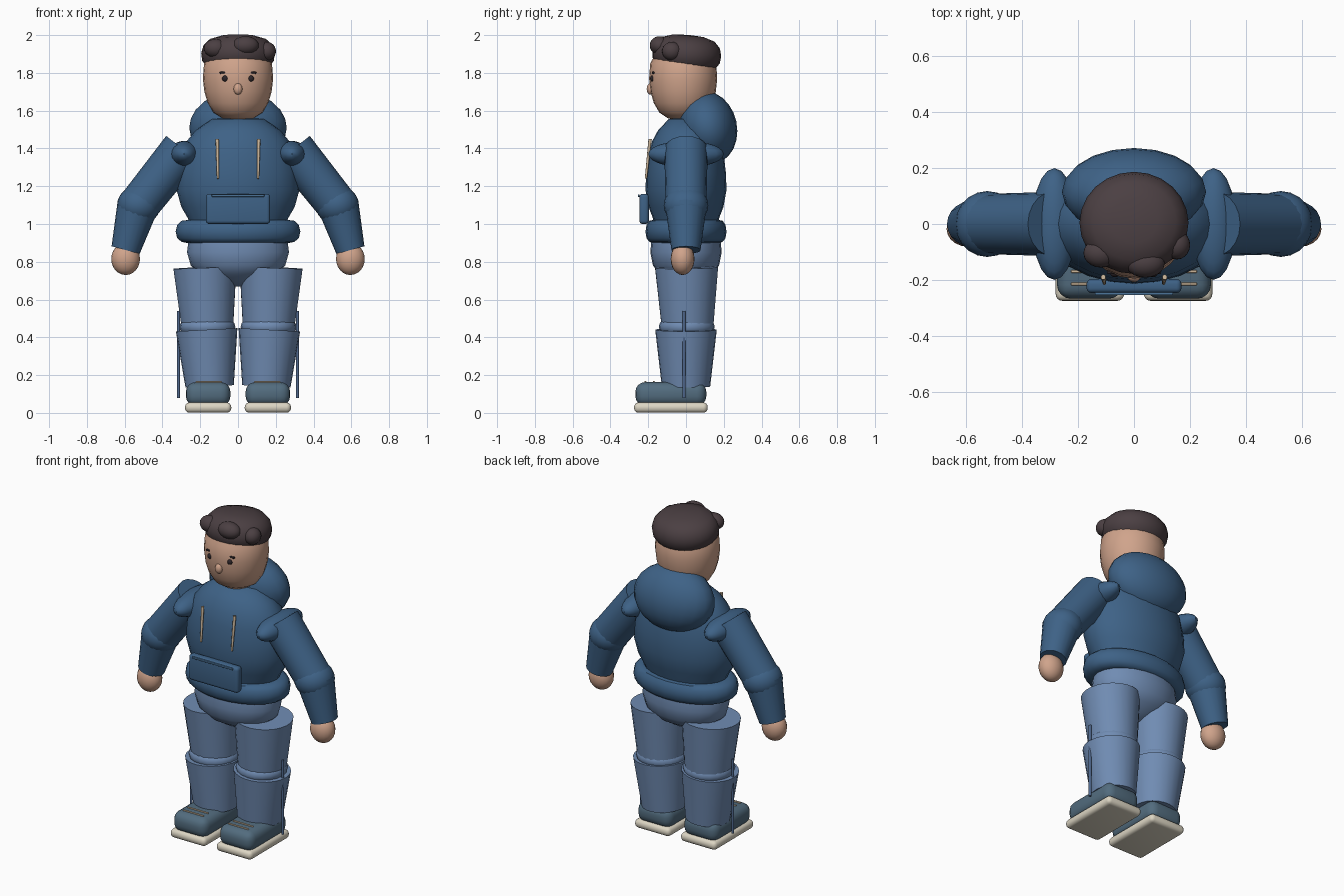
import bpy, bmesh, math
from mathutils import Vector, Matrix

if "Cube" in bpy.data.objects:
    bpy.data.objects.remove(bpy.data.objects["Cube"])


def material(name, r, g, b):
    m = bpy.data.materials.new(name)
    m.use_nodes = True
    m.diffuse_color = (r, g, b, 1)
    m.node_tree.nodes["Principled BSDF"].inputs["Base Color"].default_value = (r, g, b, 1)
    return m


hoodie = material("hoodie blue", .048, .122, .24)
denim = material("denim blue", .162, .262, .45)
seam = material("seam blue", .08, .14, .27)
skin = material("skin", .63, .37, .26)
hair = material("dark brown hair", .07, .05, .055)
dark = material("eye black", .025, .018, .022)
shoe = material("shoe grey blue", .085, .15, .21)
cream = material("sole cream", .72, .67, .55)
cord = material("cord beige", .62, .48, .33)
trim = material("pocket trim blue", .07, .17, .31)


def add(name, bm, mat, matrix=Matrix(), angle=40):
    """Turn a bmesh into a named, shaded object."""
    bmesh.ops.transform(bm, matrix=matrix, verts=bm.verts)
    bmesh.ops.recalc_face_normals(bm, faces=bm.faces)
    mesh = bpy.data.meshes.new(name)
    bm.to_mesh(mesh)
    bm.free()
    mesh.polygons.foreach_set("use_smooth", [True] * len(mesh.polygons))
    mesh.set_sharp_from_angle(angle=math.radians(angle))
    mesh.materials.append(mat)
    ob = bpy.data.objects.new(name, mesh)
    bpy.context.collection.objects.link(ob)
    return ob


def ellipsoid(name, loc, radii, mat, tilt=0, segs=20):
    bm = bmesh.new()
    bmesh.ops.create_uvsphere(bm, u_segments=segs, v_segments=12, radius=1)
    rot = Matrix.Rotation(math.radians(tilt), 4, 'X')
    return add(name, bm, mat, Matrix.Translation(loc) @ rot @ Matrix.Diagonal((*radii, 1)))


def lathe(name, profile, mat, loc=(0, 0, 0), depth=1, tilt=0, segs=24):
    """Revolve (radius, z) points, squashed in y by depth."""
    bm = bmesh.new()
    rings = []
    for r, z in profile:
        angles = [math.tau * i / segs for i in range(segs)]
        rings.append([bm.verts.new((r * math.cos(a), r * depth * math.sin(a), z)) for a in angles])
    for low, high in zip(rings, rings[1:]):
        for i in range(segs):
            j = (i + 1) % segs
            bm.faces.new((low[i], low[j], high[j], high[i]))
    bm.faces.new(rings[0])
    bm.faces.new(rings[-1])
    rot = Matrix.Rotation(math.radians(tilt), 4, 'X')
    return add(name, bm, mat, Matrix.Translation(loc) @ rot)


def limb(name, start, end, r1, r2, mat, segs=20):
    """Tapered capped cylinder between two points."""
    a, b = Vector(start), Vector(end)
    bm = bmesh.new()
    bmesh.ops.create_cone(bm, cap_ends=True, segments=segs, radius1=r1, radius2=r2, depth=(b - a).length)
    rot = (b - a).to_track_quat('Z', 'Y').to_matrix().to_4x4()
    return add(name, bm, mat, Matrix.Translation((a + b) / 2) @ rot)


def box(name, loc, size, mat, bevel=0, tilt=0):
    bm = bmesh.new()
    bmesh.ops.create_cube(bm, size=1)
    bmesh.ops.scale(bm, vec=size, verts=bm.verts)
    if bevel:
        bmesh.ops.bevel(bm, geom=bm.edges[:], offset=bevel, segments=4, profile=.5, affect='EDGES')
    return add(name, bm, mat, Matrix.Translation(loc) @ Matrix.Rotation(math.radians(tilt), 4, 'Y'))


# Head and face
lathe("head", [(.03, 1.553), (.08, 1.558), (.13, 1.59), (.16, 1.64), (.178, 1.7), (.186, 1.77),
               (.18, 1.85), (.14, 1.92), (.02, 1.95)], skin, (0, -.015, 0), .97)
ellipsoid("nose", (0, -.188, 1.715), (.023, .02, .03), skin)
for s, side in ((1, "left"), (-1, "right")):
    ellipsoid(side + "_eye", (.068 * s, -.178, 1.77), (.016, .012, .016), dark)
    box(side + "_eyebrow", (.066 * s, -.172, 1.803), (.062, .014, .011), dark, .004, 5 * s)

# Hair cap with front curls
lathe("hair_cap", [(.172, -.075), (.19, -.05), (.195, -.01), (.183, .03), (.15, .063), (.085, .082), (.01, .086)],
      hair, (0, .005, 1.915), .94, -5)
for i, (x, y, z, rx) in enumerate([(-.118, -.104, 1.93, .063), (.04, -.14, 1.945, .07), (.153, -.075, 1.915, .048)]):
    ellipsoid(f"curl_{i + 1}", (x, y, z), (rx, .052, .049), hair)

# Hoodie body, hem and hood
lathe("hoodie_body", [(.25, .98), (.265, 1.03), (.3, 1.09), (.325, 1.18), (.32, 1.27), (.303, 1.37),
                      (.27, 1.44), (.225, 1.495), (.14, 1.555), (.03, 1.565)], hoodie, depth=.66)
lathe("hoodie_hem", [(.27, .9), (.298, .905), (.322, .925), (.33, .96), (.322, .995), (.298, 1.017), (.26, 1.022)],
      hoodie, depth=.65)
ellipsoid("hood", (0, .115, 1.51), (.258, .155, .195), hoodie, 12)

# Front pocket and drawstrings
box("front_pocket", (0, -.222, 1.08), (.34, .05, .16), hoodie, .018)
box("pocket_trim", (0, -.25, 1.15), (.28, .01, .012), trim, .003)
for s, side in ((1, "left"), (-1, "right")):
    limb(side + "_drawstring", (.106 * s, -.212, 1.24), (.11 * s, -.19, 1.45), .006, .009, cord, 10)

# Hips
lathe("hips", [(.05, .67), (.12, .7), (.2, .735), (.25, .78), (.27, .85), (.262, .91)], denim, depth=.7)

for s, side in ((1, "left"), (-1, "right")):
    # Arms
    ellipsoid(side + "_shoulder", (.285 * s, 0, 1.37), (.08, .2, .07), hoodie)
    limb(side + "_upper_arm", (.29 * s, 0, 1.395), (.525 * s, 0, 1.1), .115, .108, hoodie)
    ellipsoid(side + "_elbow", (.525 * s, 0, 1.1), (.115, .118, .105), hoodie)
    limb(side + "_forearm", (.53 * s, 0, 1.1), (.595 * s, 0, .862), .11, .077, hoodie)
    ellipsoid(side + "_hand", (.595 * s, -.018, .815), (.076, .063, .085), skin)

    # Trouser legs
    limb(side + "_thigh", (.162 * s, .008, .46), (.175 * s, .003, .77), .138, .168, denim, 24)
    ellipsoid(side + "_knee", (.162 * s, .004, .455), (.148, .148, .075), denim)
    limb(side + "_calf", (.15 * s, 0, .14), (.166 * s, 0, .44), .128, .163, denim, 24)
    limb(side + "_trouser_seam", (.315 * s, -.01, .08), (.315 * s, -.01, .54), .008, .008, seam, 10)

    # Shoes
    box(side + "_sole", (.158 * s, -.08, .028), (.245, .39, .054), cream, .024)
    box(side + "_shoe", (.158 * s, -.08, .1), (.235, .375, .125), shoe, .05)
    for i, y in enumerate((-.215, -.17)):
        box(f"{side}_lace_{i + 1}", (.155 * s, y, .163), (.14, .01, .01), cord, .003)
